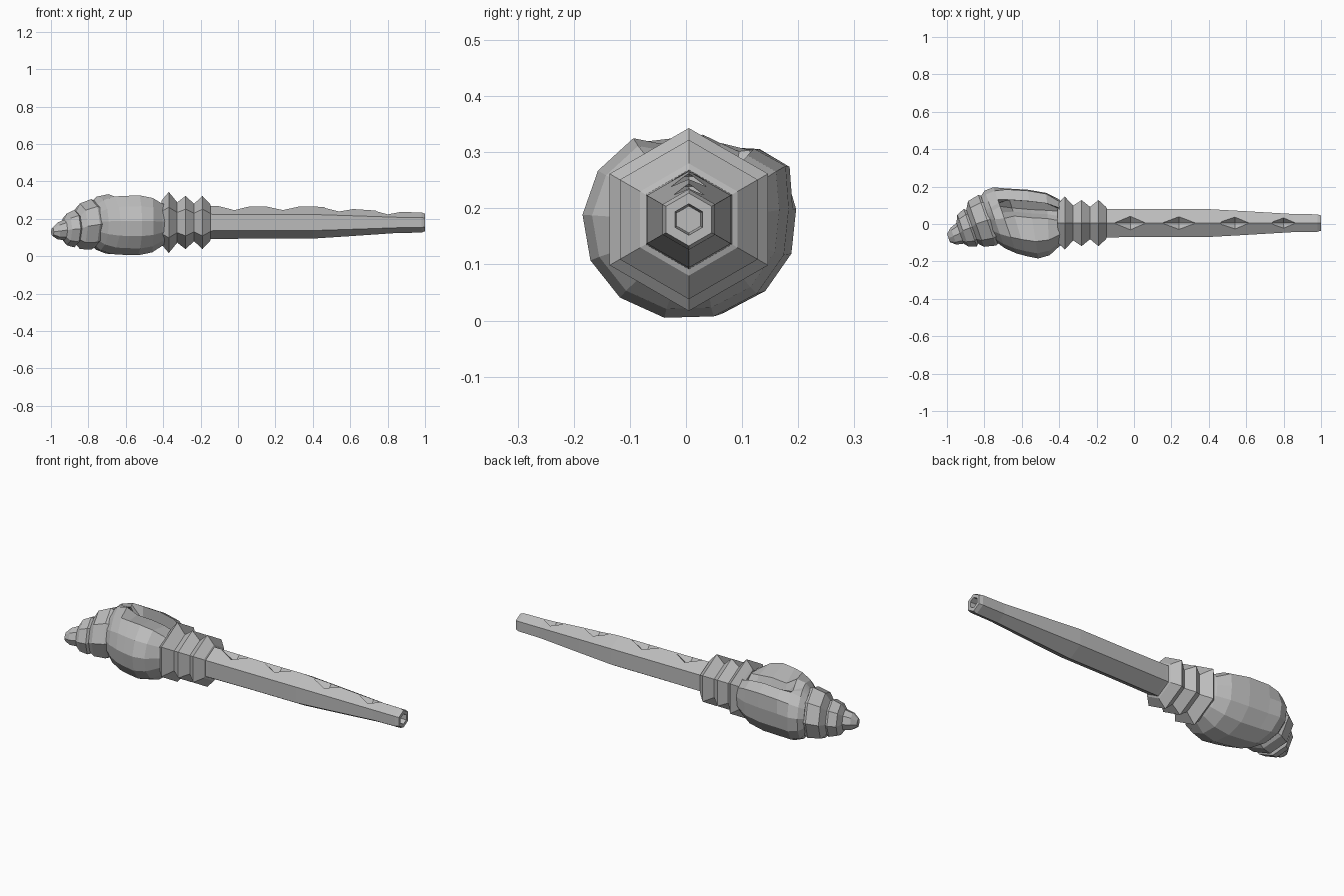
import bpy, bmesh, math
from mathutils import Matrix

if "Cube" in bpy.data.objects:
    bpy.data.objects.remove(bpy.data.objects["Cube"])

grey = bpy.data.materials.new("shell_grey")
grey.diffuse_color = (0.5, 0.5, 0.5, 1)
grey.use_nodes = True
grey.node_tree.nodes["Principled BSDF"].inputs["Base Color"].default_value = grey.diffuse_color


def finish(name, bm):
    bmesh.ops.recalc_face_normals(bm, faces=bm.faces)
    me = bpy.data.meshes.new(name)
    bm.to_mesh(me)
    bm.free()
    me.materials.append(grey)
    ob = bpy.data.objects.new(name, me)
    bpy.context.collection.objects.link(ob)
    return ob


def loft(name, sections):
    """Bridge closed sections of equal point count and cap both ends."""
    bm = bmesh.new()
    rings = [[bm.verts.new(p) for p in s] for s in sections]
    n = len(rings[0])
    for a, b in zip(rings, rings[1:]):
        for i in range(n):
            j = (i + 1) % n
            bm.faces.new((a[i], a[j], b[j], b[i]))
    bm.faces.new(rings[0])
    bm.faces.new(rings[-1])
    return finish(name, bm)


def ring(x, r, n=6, y=0.005, z=0.18, shear=0.0):
    """Upright polygon with a corner on top; shear leans its +y side to -x."""
    pts = []
    for i in range(n):
        a = math.pi / 2 + 2 * math.pi * i / n
        dy = r * math.cos(a)
        pts.append((x - shear * dy, y + dy, z + r * math.sin(a)))
    return pts


# Hexagonal pipe with a hollow mouthpiece
pipe = loft("pipe", [ring(x, r) for x, r in (
    (-0.20, 0.090), (-0.13, 0.088), (0.10, 0.086), (0.40, 0.086), (0.60, 0.073),
    (0.85, 0.056), (0.98, 0.054), (1.0, 0.047), (1.0, 0.028), (0.93, 0.024))])

# Diamond finger holes notched into the top ridge
bm = bmesh.new()
for x, z, length, width in ((-0.02, 0.267, 0.085, 0.062), (0.24, 0.266, 0.09, 0.056),
                            (0.54, 0.257, 0.085, 0.05), (0.80, 0.239, 0.07, 0.04)):
    vs = [bm.verts.new(p) for p in (
        (x - length, 0.005, z), (x + length, 0.005, z),
        (x, 0.005 - width, z), (x, 0.005 + width, z),
        (x, 0.005, z - 0.05), (x, 0.005, z + 0.05))]
    bmesh.ops.convex_hull(bm, input=vs)
cutter = finish("finger_hole_cutter", bm)
cutter.hide_render = True
cutter.hide_viewport = True
cut = pipe.modifiers.new("finger_holes", 'BOOLEAN')
cut.operation = 'DIFFERENCE'
cut.solver = 'EXACT'
cut.object = cutter

# Three sharp collars between pipe and shell
loft("collars", [ring(x, r) for x, r in (
    (-0.41, 0.115), (-0.40, 0.128), (-0.37, 0.163), (-0.325, 0.108), (-0.28, 0.142),
    (-0.235, 0.10), (-0.19, 0.142), (-0.15, 0.10), (-0.145, 0.085))])

# Stepped spire, leaning towards the tip
loft("spire", [ring(x, r, 8, y, z, 0.35) for x, y, z, r in (
    (-0.992, -0.075, 0.130, 0.022), (-0.965, -0.065, 0.135, 0.045),
    (-0.930, -0.050, 0.140, 0.055), (-0.915, -0.035, 0.143, 0.085),
    (-0.875, -0.020, 0.147, 0.100), (-0.865, -0.015, 0.150, 0.090),
    (-0.845, 0.000, 0.160, 0.122), (-0.785, 0.020, 0.170, 0.135),
    (-0.765, 0.025, 0.172, 0.125), (-0.70, 0.02, 0.175, 0.08))])

# Body whorl: the opening runs from the inner wall, under the lip and out over it
# closed angle, open angle, open radius factor
MOUTH = ((90, 76, 0.74), (82, 52, 0.5), (74, 22, 0.45),
         (66, 25, 0.72), (52, 49, 1.0), (31, 31, 1.12))
OUTER = [8 - 27.5 * i for i in range(10)]


def whorl(x, y, r, shear, opening):
    pts = []
    polar = [(c + (o - c) * opening, 1 + (f - 1) * opening) for c, o, f in MOUTH]
    polar += [(a, 1) for a in OUTER]
    for a, f in polar:
        a = math.radians(a)
        dy = r * f * math.cos(a)
        pts.append((x - shear * dy, y + dy, 0.175 + 0.94 * r * f * math.sin(a)))
    return pts


loft("body_whorl", [whorl(*row) for row in (
    (-0.775, 0.025, 0.125, 0.35, 0), (-0.745, 0.025, 0.155, 0.35, 0),
    (-0.69, 0.02, 0.178, 0.35, 0.25), (-0.63, 0.01, 0.182, 0.3, 1),
    (-0.54, 0.0, 0.185, 0.15, 1), (-0.46, 0.0, 0.168, 0.05, 0.95),
    (-0.405, 0.005, 0.130, 0, 0.5), (-0.385, 0.005, 0.115, 0, 0))])
